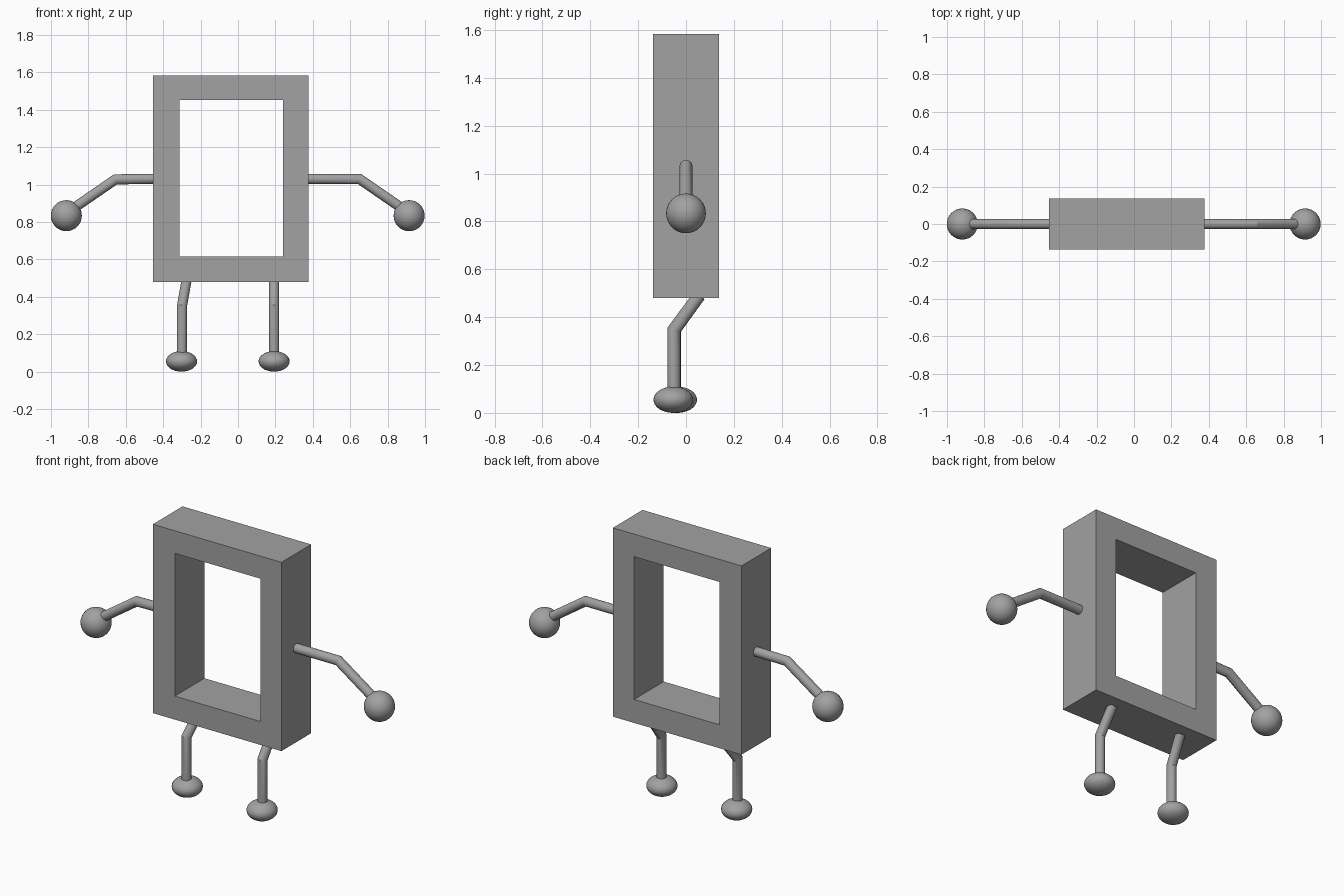
import bpy, bmesh, math
from mathutils import Vector

if "Cube" in bpy.data.objects:
    bpy.data.objects.remove(bpy.data.objects["Cube"])

grey = bpy.data.materials.new("mid_grey")
grey.diffuse_color = (0.36, 0.36, 0.36, 1)
grey.use_nodes = True
grey.node_tree.nodes["Principled BSDF"].inputs["Base Color"].default_value = grey.diffuse_color


def finish(obj, smooth=True):
    obj.data.materials.clear()
    obj.data.materials.append(grey)
    if smooth:
        bpy.ops.object.select_all(action='DESELECT')
        obj.select_set(True)
        bpy.context.view_layer.objects.active = obj
        bpy.ops.object.shade_smooth_by_angle(angle=math.radians(30))


def ball(name, centre, radii):
    bpy.ops.mesh.primitive_uv_sphere_add(segments=32, ring_count=16, radius=1, location=centre)
    obj = bpy.context.object
    obj.name = name
    obj.scale = radii
    bpy.ops.object.transform_apply(location=False, rotation=False, scale=True)
    finish(obj)


def limb(name, points, radius=0.027, sides=20):
    """Round tube through three points with a mitred joint in the middle."""
    a, b, c = map(Vector, points)
    d1, d2 = (b - a).normalized(), (c - b).normalized()
    side = d1.cross(d2).normalized()
    up = side.cross(d1)
    mitre = (d1 + d2).normalized()
    offsets = [radius * (math.cos(t) * side + math.sin(t) * up)
               for t in (2 * math.pi * i / sides for i in range(sides))]
    bm = bmesh.new()
    rings = []
    for centre, normal, direction in ((a, d1, d1), (b, mitre, d1), (c, d2, d2)):
        ring = []
        for o in offsets:
            if direction is d2:
                o = d1.rotation_difference(d2) @ o
            # slide each point along the tube onto the ring's plane
            ring.append(bm.verts.new(centre + o - direction * (o.dot(normal) / direction.dot(normal))))
        rings.append(ring)
    for r, s in zip(rings, rings[1:]):
        for i in range(sides):
            j = (i + 1) % sides
            bm.faces.new((r[i], r[j], s[j], s[i]))
    bm.faces.new(rings[0][::-1])
    bm.faces.new(rings[-1])
    bmesh.ops.recalc_face_normals(bm, faces=bm.faces)
    mesh = bpy.data.meshes.new(name)
    bm.to_mesh(mesh)
    bm.free()
    obj = bpy.data.objects.new(name, mesh)
    bpy.context.collection.objects.link(obj)
    finish(obj)


# Rectangular body frame with an open window
def rectangle(x0, x1, z0, z1):
    return [(x0, z0), (x1, z0), (x1, z1), (x0, z1)]


outer = rectangle(-0.455, 0.377, 0.48, 1.584)
inner = rectangle(-0.313, 0.24, 0.617, 1.452)
bm = bmesh.new()
loops = [[bm.verts.new((x, y, z)) for x, z in loop]
         for loop, y in ((outer, -0.137), (inner, -0.137), (inner, 0.137), (outer, 0.137))]
for k in range(4):
    p, q = loops[k], loops[(k + 1) % 4]
    for i in range(4):
        j = (i + 1) % 4
        bm.faces.new((p[i], p[j], q[j], q[i]))
bmesh.ops.recalc_face_normals(bm, faces=bm.faces)
mesh = bpy.data.meshes.new("body_frame")
bm.to_mesh(mesh)
bm.free()
body = bpy.data.objects.new("body_frame", mesh)
bpy.context.collection.objects.link(body)
finish(body, smooth=False)

# Arms and round hands
limb("left_arm", [(-0.45, 0, 1.031), (-0.655, 0, 1.028), (-0.885, 0, 0.87)])
limb("right_arm", [(0.374, 0, 1.03), (0.65, 0, 1.03), (0.875, 0, 0.875)])
for name, x in (("left_hand", -0.918), ("right_hand", 0.915)):
    ball(name, (x, 0, 0.834), (0.083, 0.083, 0.083))

# Bent legs and flattened feet
limb("left_leg", [(-0.275, 0.055, 0.49), (-0.3, -0.048, 0.348), (-0.3, -0.048, 0.08)])
limb("right_leg", [(0.193, 0.055, 0.49), (0.193, -0.05, 0.348), (0.193, -0.05, 0.08)])
ball("left_foot", (-0.302, -0.037, 0.055), (0.083, 0.083, 0.055))
ball("right_foot", (0.193, -0.053, 0.055), (0.083, 0.083, 0.055))
